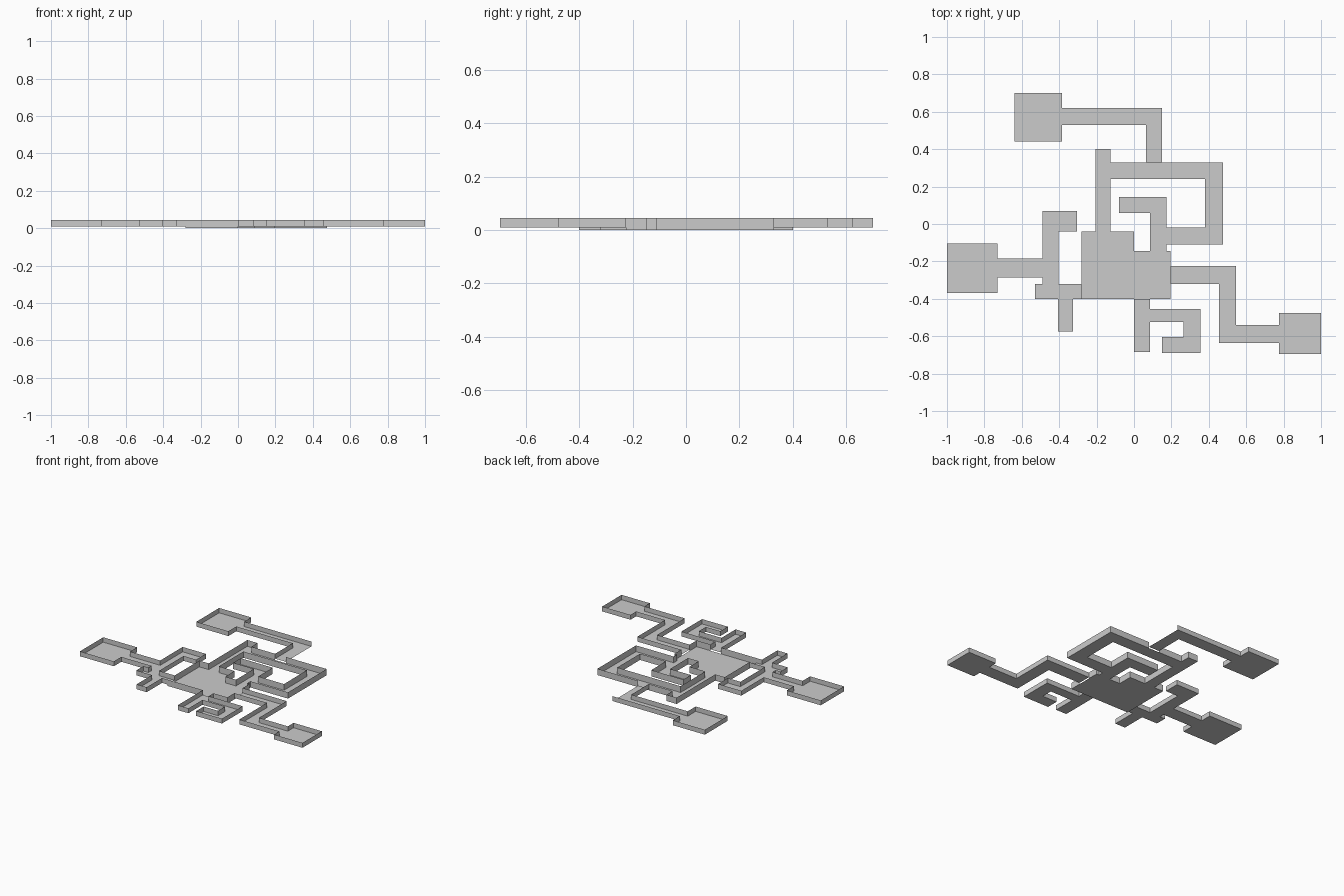
import bpy, bmesh

if "Cube" in bpy.data.objects:
    bpy.data.objects.remove(bpy.data.objects["Cube"])

TOP = 0.045
grey = bpy.data.materials.new("stone grey")
grey.diffuse_color = (0.6, 0.6, 0.6, 1)
grey.use_nodes = True
grey.node_tree.nodes["Principled BSDF"].inputs["Base Color"].default_value = grey.diffuse_color

LOW, MID = 0.0, 0.01
# plan of rooms and corridors: x0, x1, y0, y1, floor level
plan = {
    "north_wing": (MID, [(-.64, -.385, .44, .70), (-.385, .15, .53, .62), (.065, .15, .33, .53)]),
    "ring": (LOW, [(-.125, .475, .24, .33), (.38, .475, -.11, .24), (.175, .38, -.11, -.02),
                   (-.205, -.125, -.04, .40)]),
    "inner_hook": (LOW, [(-.08, .175, .06, .145), (.085, .175, -.145, .06)]),
    "hall": (LOW, [(-.28, 0, -.40, -.04), (0, .195, -.40, -.145)]),
    "west_wing": (MID, [(-.53, -.28, -.40, -.32), (-.49, -.405, -.32, .07), (-.405, -.305, -.04, .07),
                        (-.73, -.49, -.285, -.185), (-1, -.73, -.37, -.105), (-.405, -.325, -.575, -.40)]),
    "east_wing": (MID, [(.195, .545, -.32, -.225), (.455, .545, -.54, -.32),
                        (.455, .775, -.635, -.54), (.775, 1, -.695, -.475)]),
    "south_hook": (MID, [(0, .085, -.685, -.40), (.085, .355, -.525, -.455),
                         (.265, .355, -.69, -.525), (.15, .265, -.69, -.605)]),
}
rects = [r for _, rs in plan.values() for r in rs]
xs = sorted({v for r in rects for v in r[:2]})
ys = sorted({v for r in rects for v in r[2:]})


def inside(x, y, group):
    return any(a < x < b and c < y < d for a, b, c, d in group)


def open_side(p, q):
    # the short northern corridor has no wall on its east side
    return abs(p[0] - .15) < 1e-4 and abs(q[0] - .15) < 1e-4 and min(p[1], q[1]) > .32


def build(name, z, group):
    bm = bmesh.new()
    for i in range(len(xs) - 1):
        for j in range(len(ys) - 1):
            x0, x1, y0, y1 = xs[i], xs[i + 1], ys[j], ys[j + 1]
            cx, cy = (x0 + x1) / 2, (y0 + y1) / 2
            if not inside(cx, cy, group):
                continue
            # floor tile
            c = [(x0, y0), (x1, y0), (x1, y1), (x0, y1)]
            bm.faces.new([bm.verts.new((*p, z)) for p in c])
            # wall sheets wherever the plan ends
            e = .0005
            for k, (nx, ny) in enumerate([(cx, y0 - e), (x1 + e, cy), (cx, y1 + e), (x0 - e, cy)]):
                p, q = c[k], c[(k + 1) % 4]
                if inside(nx, ny, rects) or open_side(p, q):
                    continue
                bm.faces.new([bm.verts.new(v) for v in
                              [(*p, z), (*q, z), (*q, TOP), (*p, TOP)]])
    bmesh.ops.remove_doubles(bm, verts=bm.verts[:], dist=1e-5)
    # merge the tiles into large flat faces
    bmesh.ops.dissolve_limit(bm, angle_limit=.02, verts=bm.verts[:], edges=bm.edges[:])
    bmesh.ops.recalc_face_normals(bm, faces=bm.faces[:])
    floor = max((f for f in bm.faces if abs(f.normal.z) > .9), key=lambda f: f.calc_area())
    if floor.normal.z < 0:
        bmesh.ops.reverse_faces(bm, faces=bm.faces[:])
    me = bpy.data.meshes.new(name)
    bm.to_mesh(me)
    bm.free()
    me.materials.append(grey)
    bpy.context.collection.objects.link(bpy.data.objects.new(name, me))


for name, (z, group) in plan.items():
    build(name, z, group)
